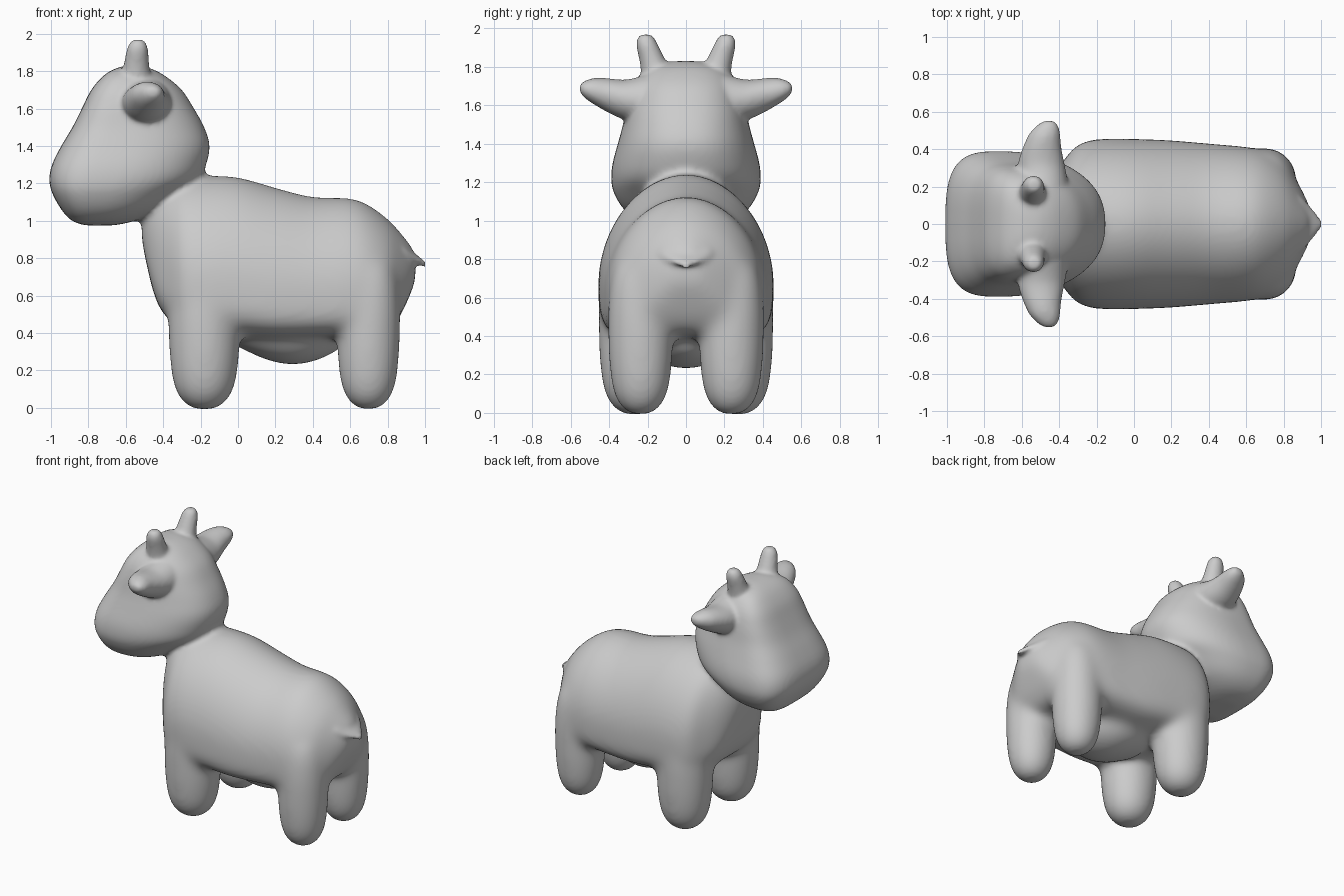
import bpy, bmesh, math

if "Cube" in bpy.data.objects:
    bpy.data.objects.remove(bpy.data.objects["Cube"])


def spline(rows, steps=4):
    """Catmull-Rom interpolation of section parameters."""
    out = []
    for i in range(len(rows) - 1):
        p0, p1 = rows[max(i - 1, 0)], rows[i]
        p2, p3 = rows[i + 1], rows[min(i + 2, len(rows) - 1)]
        for k in range(steps):
            t = k / steps
            out.append([0.5 * (2 * b + (c - a) * t + (2 * a - 5 * b + 4 * c - d) * t * t
                               + (3 * b - a - 3 * c + d) * t ** 3)
                        for a, b, c, d in zip(p0, p1, p2, p3)])
    return out + [list(rows[-1])]


def loft(name, axes, rows, n_lo=2.0, n_hi=2.0, sides=48):
    """Rows: (position, low, widest, high, centre, half width). axes = indices of s, a, b."""
    bm = bmesh.new()
    rings = []
    for s, lo, mid, hi, cen, half in spline(rows):
        ring = []
        for k in range(sides):
            t = 2 * math.pi * k / sides
            c, sn = math.cos(t), math.sin(t)
            n, r = (n_hi, hi - mid) if sn > 0 else (n_lo, mid - lo)
            co = [0, 0, 0]
            co[axes[0]] = s
            co[axes[1]] = mid + math.copysign(abs(sn) ** (2 / n), sn) * r
            co[axes[2]] = cen + math.copysign(abs(c) ** (2 / n), c) * half
            ring.append(bm.verts.new(co))
        rings.append(ring)
    for a, b in zip(rings, rings[1:]):
        for k in range(sides):
            j = (k + 1) % sides
            bm.faces.new((a[k], a[j], b[j], b[k]))
    bm.faces.new(rings[0])
    bm.faces.new(rings[-1])
    bmesh.ops.recalc_face_normals(bm, faces=bm.faces)
    me = bpy.data.meshes.new(name)
    bm.to_mesh(me)
    bm.free()
    ob = bpy.data.objects.new(name, me)
    bpy.context.collection.objects.link(ob)
    return ob


def pair(name, axes, rows):
    """The same round part on both sides of y = 0."""
    obs = []
    for side in (1, -1):
        r = [(s * side, l, m, h, c, w) if axes[0] == 1 else (s, l, m, h, c * side, w)
             for s, l, m, h, c, w in rows]
        obs.append(loft(name, axes, r))
    return obs


def fuse(name, parts, voxel, rounds):
    """Merge overlapping parts into one skin and soften the joins."""
    bpy.ops.object.select_all(action='DESELECT')
    for p in parts:
        p.select_set(True)
    ob = parts[0]
    bpy.context.view_layer.objects.active = ob
    bpy.ops.object.join()
    ob.name = name
    m = ob.modifiers.new("skin", 'REMESH')
    m.mode, m.voxel_size, m.use_smooth_shade = 'VOXEL', voxel, True
    m = ob.modifiers.new("soften", 'SMOOTH')
    m.factor, m.iterations = 0.5, rounds
    for mod in list(ob.modifiers):
        bpy.ops.object.modifier_apply(modifier=mod.name)
    return ob


X, Y, Z = 0, 1, 2

# torso, lofted from chest to rump
torso_data = [  # x, bottom, top, half width
    (-.515, .90, 1.06, .07), (-.485, .75, 1.13, .16), (-.44, .58, 1.2, .25),
    (-.38, .48, 1.23, .335), (-.30, .43, 1.24, .425), (-.18, .40, 1.243, .455),
    (0, .385, 1.234, .455), (.2, .37, 1.178, .447), (.4, .375, 1.128, .43),
    (.6, .385, 1.122, .412), (.7, .40, 1.085, .39), (.8, .42, 1.012, .335),
    (.86, .48, .95, .25), (.91, .58, .89, .16), (.95, .68, .84, .075)]
torso = loft("torso", (X, Z, Y),
             [(x, b, b + .33 * (t - b), t, 0, w) for x, b, t, w in torso_data], 4.2, 1.9)

# head, lofted upward with a broad square muzzle
head_data = [  # z, front, back, half width
    (.975, -.82, -.66, .12), (1.0, -.89, -.55, .24), (1.06, -.945, -.42, .325),
    (1.15, -.995, -.3, .378), (1.22, -1.01, -.21, .39), (1.3, -.995, -.17, .382),
    (1.4, -.945, -.15, .355), (1.5, -.885, -.18, .328), (1.6, -.835, -.235, .31),
    (1.7, -.785, -.3, .28), (1.775, -.72, -.39, .225), (1.812, -.66, -.46, .15),
    (1.83, -.6, -.52, .07)]
head = loft("head", (Z, X, Y),
            [(z, f, f + .36 * (b - f), b, 0, w) for z, f, b, w in head_data], 3.2, 2.3)

# stout round-ended legs that run up inside the torso
leg_shape = [(-.012, .28), (.015, .54), (.07, .78), (.15, .92), (.27, 1.0), (.4, 1.03),
             (.52, 1.03), (.66, .96), (.76, .8)]


def legs(name, cx, cy, rx, ry):
    return pair(name, (Z, X, Y), [(z, cx - rx * k, cx, cx + rx * k, cy, ry * k)
                                  for z, k in leg_shape])


front_legs = legs("front_leg", -.18, .268, .187, .182)
rear_legs = legs("rear_leg", .697, .236, .166, .166)

# udder bulge under the belly
udder = loft("udder", (X, Z, Y), [
    (-.04, .34, .42, .5, 0, .1), (.05, .30, .42, .5, 0, .2), (.15, .256, .42, .5, 0, .24),
    (.28, .228, .42, .5, 0, .25), (.4, .245, .42, .5, 0, .22), (.5, .285, .42, .5, 0, .16),
    (.57, .33, .42, .5, 0, .1)])

# torso and legs blend widely, the head joins with a tighter crease
trunk = fuse("trunk", [torso, udder] + front_legs + rear_legs, .016, 36)
body = fuse("body", [trunk, head], .016, 10)

# ears, horns and tail are finer, so they join after the main smoothing
ears = pair("ear", (Y, Z, X), [
    (.2, 1.50, 1.62, 1.76, -.49, .14), (.3, 1.52, 1.63, 1.735, -.495, .128),
    (.36, 1.54, 1.645, 1.735, -.495, .116), (.42, 1.57, 1.66, 1.742, -.49, .1),
    (.48, 1.605, 1.675, 1.742, -.478, .084), (.52, 1.632, 1.683, 1.73, -.465, .062),
    (.543, 1.655, 1.688, 1.717, -.458, .04), (.553, 1.67, 1.69, 1.705, -.455, .02)])
horns = pair("horn", (Z, X, Y), [(z, x - r, x, x + r, y, r) for z, x, y, r in (
    (1.7, -.545, .14, .09), (1.79, -.545, .16, .076), (1.85, -.542, .18, .066),
    (1.91, -.538, .201, .058), (1.945, -.536, .208, .047), (1.968, -.535, .21, .028))])
tail = loft("tail", (X, Z, Y), [
    (.82, .76, .84, .92, 0, .16), (.88, .76, .83, .89, 0, .15), (.93, .765, .8, .84, 0, .11),
    (.965, .765, .785, .81, 0, .07), (1.002, .75, .765, .782, 0, .024)])

calf = fuse("calf", [body, tail] + ears + horns, .013, 8)
for p in calf.data.polygons:
    p.use_smooth = True
